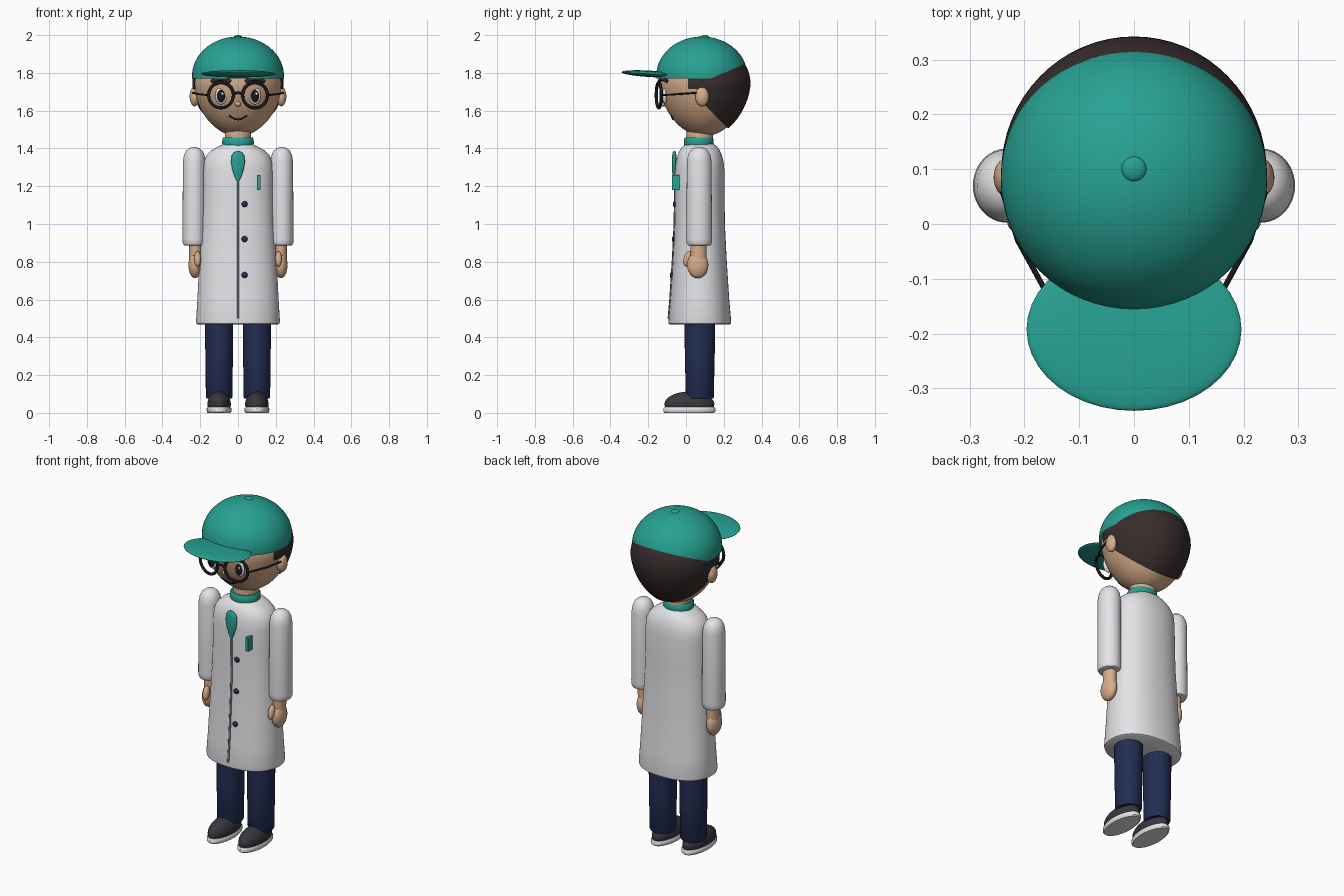
import bpy, bmesh, math
from mathutils import Vector, Matrix

if "Cube" in bpy.data.objects:
    bpy.data.objects.remove(bpy.data.objects["Cube"], do_unlink=True)


def material(name, r, g, b):
    m = bpy.data.materials.new(name)
    m.use_nodes = True
    m.diffuse_color = (r, g, b, 1)
    m.node_tree.nodes["Principled BSDF"].inputs["Base Color"].default_value = (r, g, b, 1)
    return m


TEAL = material("teal cloth", 0.02, 0.36, 0.29)
WHITE = material("white cloth", 0.8, 0.8, 0.83)
SKIN = material("skin", 0.68, 0.42, 0.26)
HAIR = material("dark brown hair", 0.04, 0.026, 0.026)
NAVY = material("navy cloth", 0.016, 0.026, 0.085)
SHOE = material("charcoal", 0.038, 0.038, 0.046)
GREY = material("grey seam", 0.16, 0.16, 0.17)
BLACK = material("black", 0.01, 0.01, 0.012)

CY = 0.073                                  # body centre line
HEAD = Vector((0, 0.095, 1.74))
HEAD_R = Vector((0.236, 0.237, 0.275))


def smooth(obj, mat):
    obj.data.materials.clear()
    obj.data.materials.append(mat)
    bpy.ops.object.select_all(action="DESELECT")
    obj.select_set(True)
    bpy.context.view_layer.objects.active = obj
    bpy.ops.object.shade_smooth_by_angle(angle=math.radians(40))
    return obj


def add_mesh(name, bm, mat):
    me = bpy.data.meshes.new(name)
    bmesh.ops.recalc_face_normals(bm, faces=bm.faces)
    bm.to_mesh(me)
    bm.free()
    obj = bpy.data.objects.new(name, me)
    bpy.context.collection.objects.link(obj)
    return smooth(obj, mat)


def ball_mesh(center, radii, tilt=0, seg=40, rings=24):
    bm = bmesh.new()
    bmesh.ops.create_uvsphere(bm, u_segments=seg, v_segments=rings, radius=1)
    bm.transform(Matrix.Translation(center) @ Matrix.Rotation(tilt, 4, "X") @ Matrix.Diagonal((*radii, 1)))
    return bm


def ball(name, mat, center, radii, tilt=0):
    return add_mesh(name, ball_mesh(center, radii, tilt), mat)


def loft(name, mat, cx, cy, profile, power=2, seg=48):
    """Stack (z, rx, ry) rings with capped ends."""
    bm = bmesh.new()
    loops = []
    for z, rx, ry in profile:
        ring = []
        for i in range(seg):
            a = math.tau * i / seg
            c, s = math.cos(a), math.sin(a)
            px = math.copysign(abs(c) ** (2 / power), c)
            py = math.copysign(abs(s) ** (2 / power), s)
            ring.append(bm.verts.new((cx + rx * px, cy + ry * py, z)))
        loops.append(ring)
    for a, b in zip(loops, loops[1:]):
        for i in range(seg):
            j = (i + 1) % seg
            bm.faces.new((a[i], a[j], b[j], b[i]))
    bm.faces.new(loops[0])
    bm.faces.new(loops[-1])
    return add_mesh(name, bm, mat)


def tube(name, mat, points, radius):
    cu = bpy.data.curves.new(name, "CURVE")
    cu.dimensions = "3D"
    cu.bevel_depth = radius
    cu.bevel_resolution = 3
    cu.use_fill_caps = True
    sp = cu.splines.new("POLY")
    sp.points.add(len(points) - 1)
    for p, co in zip(sp.points, points):
        p.co = (*co, 1)
    obj = bpy.data.objects.new(name, cu)
    bpy.context.collection.objects.link(obj)
    bpy.ops.object.select_all(action="DESELECT")
    obj.select_set(True)
    bpy.context.view_layer.objects.active = obj
    bpy.ops.object.convert(target="MESH")
    return smooth(bpy.context.view_layer.objects.active, mat)


def egg_mesh(radii):
    """Head shape: flatter crown, tapered chin."""
    bm = ball_mesh((0, 0, 0), (1, 1, 1), seg=64, rings=40)
    for v in bm.verts:
        t = v.co.z
        k = 1 + 0.1 * min(t, 0)
        squash = 0.8 if t > 0 else 1
        v.co = HEAD + Vector((v.co.x * k * radii.x, v.co.y * k * radii.y, t * squash * radii.z))
    return bm


def face_y(x, z):
    t = (z - HEAD.z) / HEAD_R.z
    t = t / 0.8 if t > 0 else t
    k = 1 + 0.1 * min(t, 0)
    return HEAD.y - HEAD_R.y * k * math.sqrt(max(0, 1 - t * t - (x / (HEAD_R.x * k)) ** 2))


def trim(bm, planes, keep):
    """Cut along each plane, then drop the faces that fail the rule."""
    for co, no in planes:
        geom = bm.verts[:] + bm.edges[:] + bm.faces[:]
        bmesh.ops.bisect_plane(bm, geom=geom, plane_co=co, plane_no=no)
    bad = [f for f in bm.faces if not keep(f.calc_center_median())]
    bmesh.ops.delete(bm, geom=bad, context="FACES")


# Head, hair and ears
add_mesh("head", egg_mesh(HEAD_R), SKIN)


def cap_rim(y):
    return 1.77 + 0.42 * max(0, y - 0.13)


rim_planes = [((0, 0, 1.77), (0, 0, 1)), ((0, 0.13, 1.77), (0, -0.42, 1))]
hair = egg_mesh(HEAD_R + Vector((0.006, 0.01, 0.008)))
trim(hair, rim_planes + [((0, 0.1, 0), (0, 1, 0)), ((0, 0, 1.73), (0, 1, 1)),
                         ((0, 0, 1.715), (0, 0, 1)), ((0, 0.01, 0), (0, 1, 0))],
     lambda c: c.z < cap_rim(c.y) + 0.02 and
     ((c.y > 0.1 and c.y + c.z > 1.73) or (c.z > 1.715 and c.y > 0.01)))
add_mesh("hair", hair, HAIR)

# Cap
dome = ball_mesh((0, 0.084, 1.785), (0.243, 0.241, 0.207), seg=64, rings=40)
trim(dome, rim_planes, lambda c: c.z > cap_rim(c.y))
add_mesh("cap_dome", dome, TEAL)
ball("cap_button", TEAL, (0, 0.1, 1.988), (0.023, 0.023, 0.012))
ball("cap_brim", TEAL, (0, -0.192, 1.795), (0.196, 0.149, 0.017), -0.06)

# Face
ball("nose", SKIN, (0, face_y(0, 1.635) - 0.004, 1.635), (0.016, 0.015, 0.014))
smile = [(0.046 * i / 6, 1.554 + 0.02 * (i / 6) ** 2) for i in range(-6, 7)]
tube("mouth", BLACK, [(x, face_y(x, z), z) for x, z in smile], 0.005)
tube("glasses_bridge", BLACK, [(0.02 * i / 4, -0.157, 1.695 - 0.008 * (i / 4) ** 2) for i in range(-4, 5)], 0.007)

for side, s in (("left", 1), ("right", -1)):
    ball(side + "_ear", SKIN, (s * 0.23, 0.085, 1.675), (0.026, 0.036, 0.052))
    ey = face_y(0.09, 1.68)
    ball(side + "_eye_white", WHITE, (s * 0.09, ey, 1.678), (0.031, 0.012, 0.045))
    ball(side + "_pupil", BLACK, (s * 0.09, ey - 0.008, 1.677), (0.021, 0.008, 0.034))
    ball(side + "_eye_glint", WHITE, (s * 0.09 + 0.007, ey - 0.015, 1.69), (0.006, 0.003, 0.008))
    brow = [(s * (0.09 + 0.05 * i / 5), 1.768 - 0.014 * (i / 5) ** 2) for i in range(-5, 6)]
    tube(side + "_eyebrow", HAIR, [(x, face_y(x, z) - 0.003, z) for x, z in brow], 0.01)
    bpy.ops.mesh.primitive_torus_add(major_radius=0.067, minor_radius=0.0085, major_segments=40,
                                     minor_segments=10, location=(s * 0.09, -0.144, 1.682),
                                     rotation=(math.pi / 2, 0, s * 0.2))
    ring = bpy.context.object
    ring.name = side + "_lens_rim"
    smooth(ring, BLACK)
    tube(side + "_temple", BLACK, [(s * 0.158, -0.128, 1.682), (s * 0.212, -0.03, 1.688),
                                   (s * 0.24, 0.06, 1.695)], 0.005)

# Neck and collar
loft("neck", SKIN, 0, CY, [(1.4, 0.07, 0.07), (1.5, 0.07, 0.07)])
loft("collar", TEAL, 0, 0.068, [(1.41, 0.08, 0.076), (1.425, 0.084, 0.079),
                                (1.45, 0.083, 0.078), (1.459, 0.077, 0.072)])

# Coat
coat = [(0.467, 0.21, 0.157), (0.472, 0.219, 0.164), (0.485, 0.222, 0.166), (0.6, 0.215, 0.156),
        (0.8, 0.205, 0.143), (1.0, 0.193, 0.133), (1.15, 0.188, 0.131), (1.28, 0.187, 0.131),
        (1.33, 0.182, 0.126), (1.365, 0.166, 0.117), (1.39, 0.14, 0.106), (1.41, 0.105, 0.092), (1.425, 0.07, 0.07)]
loft("coat", WHITE, 0, CY, coat, power=2.25, seg=64)


def coat_front(z):
    for (z0, _, r0), (z1, _, r1) in zip(coat, coat[1:]):
        if z0 <= z <= z1:
            return CY - (r0 + (r1 - r0) * (z - z0) / (z1 - z0))


tube("coat_seam", GREY, [(0, coat_front(z), z) for z in (0.5, 0.6, 0.8, 1.0, 1.15, 1.23)], 0.006)
for i, z in enumerate((1.105, 0.92, 0.73)):
    ball(f"button_{i + 1}", NAVY, (0.035, coat_front(z) - 0.002, z), (0.016, 0.009, 0.016))
loft("tie", TEAL, 0, -0.062, [(1.222, 0.004, 0.003), (1.25, 0.018, 0.009), (1.29, 0.031, 0.012),
                              (1.33, 0.037, 0.013), (1.36, 0.034, 0.012), (1.378, 0.022, 0.008), (1.386, 0.006, 0.003)])
bm = bmesh.new()
bmesh.ops.create_cube(bm, size=1)
bm.transform(Matrix.Translation((0.11, -0.053, 1.22)) @ Matrix.Diagonal((0.018, 0.044, 0.08, 1)))
add_mesh("pocket_pen", bm, TEAL)

# Arms, hands, legs and shoes
for side, s in (("left", 1), ("right", -1)):
    sleeve = [(0.885, 0.05), (0.888, 0.058), (0.9, 0.064), (0.92, 0.065), (1.1, 0.064), (1.33, 0.063),
              (1.365, 0.057), (1.388, 0.045), (1.402, 0.028), (1.407, 0.01)]
    loft(side + "_sleeve", WHITE, s * 0.232, 0.07, [(z, r * 0.95, r * 1.04) for z, r in sleeve])
    loft(side + "_wrist", SKIN, s * 0.226, 0.066, [(0.8, 0.032, 0.042), (0.9, 0.034, 0.042)])
    ball(side + "_hand", SKIN, (s * 0.228, 0.062, 0.783), (0.034, 0.056, 0.07))
    ball(side + "_thumb", SKIN, (s * 0.214, 0.008, 0.815), (0.018, 0.021, 0.041), -0.25)
    loft(side + "_trouser_leg", NAVY, s * 0.1, CY, [(0.075, 0.066, 0.07), (0.082, 0.07, 0.074),
                                                   (0.3, 0.073, 0.079), (0.5, 0.075, 0.082)])
    upper = ball_mesh((s * 0.1, 0.018, 0.045), (0.062, 0.132, 0.068))
    for v in upper.verts:
        v.co.z = max(v.co.z, 0.025)
    add_mesh(side + "_shoe", upper, SHOE)
    loft(side + "_sole", WHITE, s * 0.1, 0.018, [(0, 0.06, 0.13), (0.006, 0.065, 0.137),
                                                (0.022, 0.066, 0.138), (0.03, 0.061, 0.132)])
